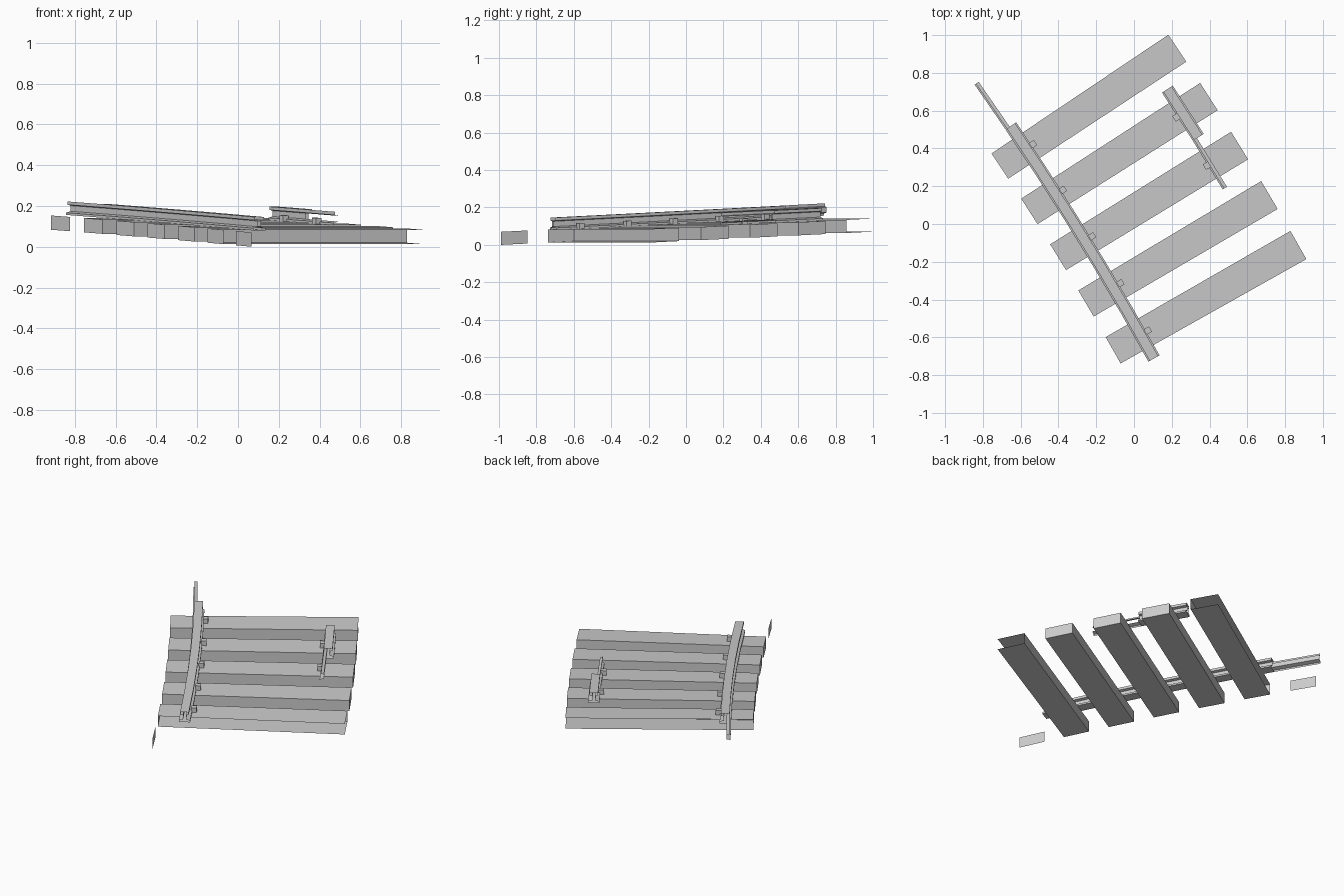
import bpy, bmesh
from math import cos, sin, radians

if "Cube" in bpy.data.objects:
    bpy.data.objects.remove(bpy.data.objects["Cube"])

# Track frame: u = distance from the left tie ends, k = position in tie spacings, h = height above ground line
RADIUS, CX, CY = 16.4, -14.370, -8.769
TIE_LEN, TIE_H, HALF = 1.128, 0.07, 0.28

def P(u, k, h):
    a = radians(31.6 + k)
    r = RADIUS + u
    return (CX + r * cos(a), CY + r * sin(a), 0.0416 + 0.0127 * k + h)

def make(name, quads):
    bm = bmesh.new()
    for q in quads:
        bm.faces.new([bm.verts.new(P(*c)) for c in q])
    bmesh.ops.remove_doubles(bm, verts=bm.verts, dist=0.0005)
    bmesh.ops.recalc_face_normals(bm, faces=bm.faces)
    me = bpy.data.meshes.new(name)
    bm.to_mesh(me)
    bm.free()
    ob = bpy.data.objects.new(name, me)
    bpy.context.collection.objects.link(ob)
    return ob

def box(u0, u1, k0, k1, h0, h1, skip=()):
    f = {
        "left": [(u0, k0, h0), (u0, k0, h1), (u0, k1, h1), (u0, k1, h0)],
        "right": [(u1, k0, h0), (u1, k1, h0), (u1, k1, h1), (u1, k0, h1)],
        "front": [(u0, k0, h0), (u1, k0, h0), (u1, k0, h1), (u0, k0, h1)],
        "back": [(u0, k1, h0), (u0, k1, h1), (u1, k1, h1), (u1, k1, h0)],
        "bottom": [(u0, k0, h0), (u0, k1, h0), (u1, k1, h0), (u1, k0, h0)],
        "top": [(u0, k0, h1), (u1, k0, h1), (u1, k1, h1), (u0, k1, h1)],
    }
    return [q for n, q in f.items() if n not in skip]

# Wooden ties; the outermost two are open on the outer side and right end
for k in range(-2, 3):
    skip = {-2: ("front", "right"), 2: ("back", "right")}.get(k, ())
    make(f"tie_{k + 3}", box(0, TIE_LEN, k - HALF, k + HALF, 0, TIE_H, skip))

# Loose end boards left from the neighbouring ties
for name, k in (("front_end_board", -3), ("back_end_board", 3)):
    make(name, box(0, TIE_LEN, k - HALF, k + HALF, 0, TIE_H,
                   ("right", "front", "back", "top", "bottom")))

# Rail cross-section: left side from foot to head, mirrored for the right side
LEFT = [(-0.034, 0.0), (-0.034, 0.011), (-0.008, 0.018),
        (-0.008, 0.046), (-0.026, 0.050), (-0.026, 0.066)]
FULL = LEFT + [(-u, h) for u, h in reversed(LEFT)]
FULL.append(FULL[0])

def sweep(profile, centre, start, count, skip=()):
    quads = []
    for s in range(count):
        k0, k1 = start + s, start + s + 1
        for i, ((ua, ha), (ub, hb)) in enumerate(zip(profile, profile[1:])):
            if i not in skip:
                quads.append([(centre + ua, k0, TIE_H + ha), (centre + ub, k0, TIE_H + hb),
                              (centre + ub, k1, TIE_H + hb), (centre + ua, k1, TIE_H + ha)])
    return quads

# Left rail with a half-shell extension at the back, right rail fragment with one at the front
L, R = 0.167, 0.965
make("left_rail", sweep(FULL, L, -2.5, 5))
make("left_rail_side", sweep(LEFT, L, 2.5, 1))
make("right_rail", sweep(FULL, R, 0.5, 1))
make("right_rail_side", sweep(LEFT, R, -0.5, 1, skip=(2,)))

# Rail clips on the inner sides
def clip(name, u, k):
    make(name, box(u - 0.016, u + 0.016, k - 0.056, k + 0.056, TIE_H, TIE_H + 0.03))

for k in range(-2, 3):
    clip(f"left_clip_{k + 3}", L + 0.044, k)
for k in (0, 1):
    clip(f"right_clip_{k + 1}", R - 0.040, k)
